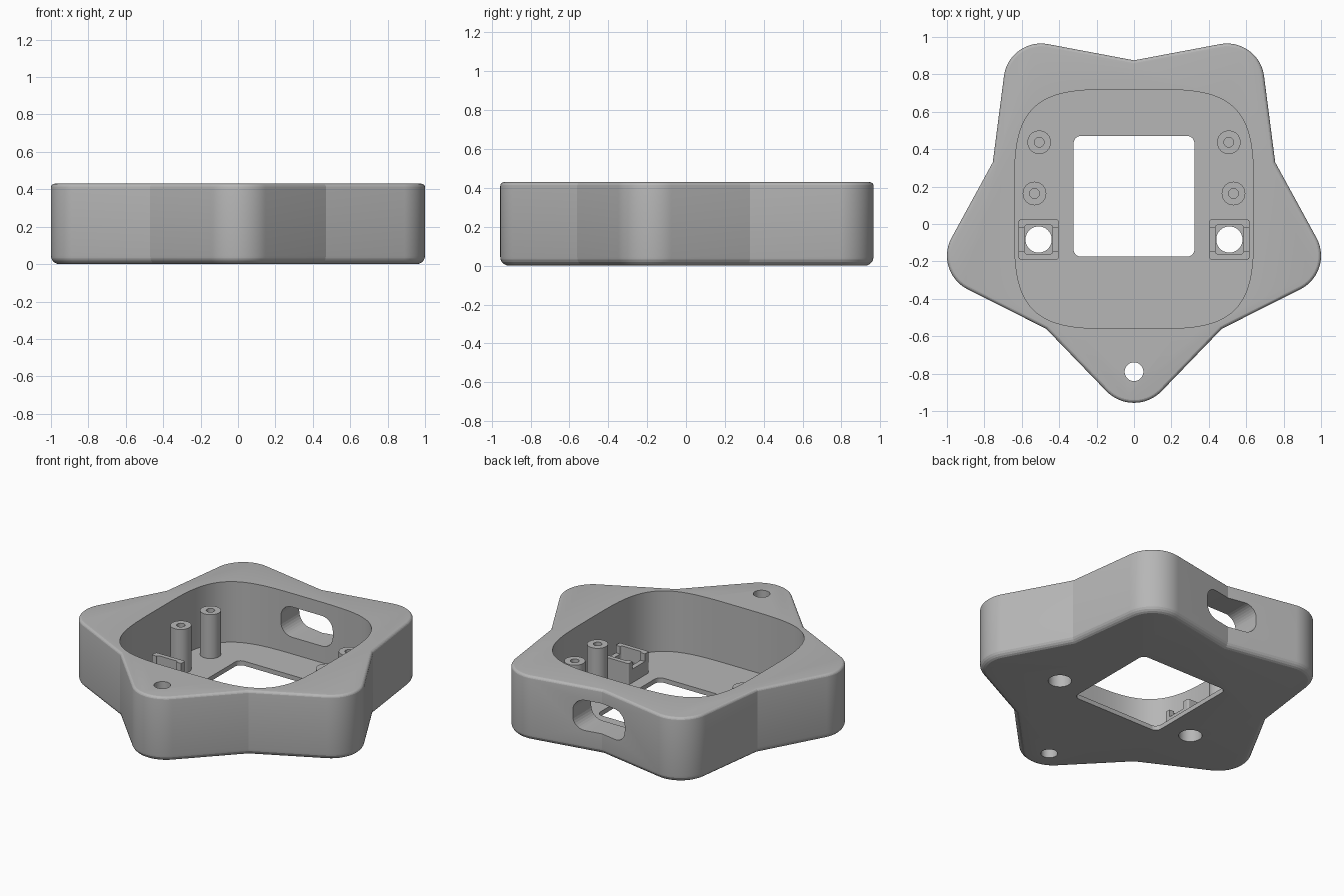
import bpy, math
from mathutils import Vector

if "Cube" in bpy.data.objects:
    bpy.data.objects.remove(bpy.data.objects["Cube"], do_unlink=True)

HEIGHT, FLOOR = 0.43, 0.03

grey = bpy.data.materials.new("plain grey")
grey.use_nodes = True
grey.diffuse_color = (0.47, 0.47, 0.47, 1)
grey.node_tree.nodes["Principled BSDF"].inputs["Base Color"].default_value = grey.diffuse_color


# ---- outlines (counter-clockwise lists of 2D points) ----
def circle(cx, cy, r, n=48):
    return [(cx + r * math.cos(2 * math.pi * i / n), cy + r * math.sin(2 * math.pi * i / n))
            for i in range(n)]


def rounded_rect(cx, cy, hx, hy, r, n=8):
    pts = []
    for q, (sx, sy) in enumerate([(1, 1), (-1, 1), (-1, -1), (1, -1)]):
        for i in range(n + 1):
            a = math.pi / 2 * (q + i / n)
            pts.append((cx + sx * (hx - r) + r * math.cos(a), cy + sy * (hy - r) + r * math.sin(a)))
    return pts


def superellipse(cx, cy, h, power, n=160):
    def bend(v):
        return math.copysign(abs(v) ** (2 / power), v)
    return [(cx + h * bend(math.cos(2 * math.pi * i / n)), cy + h * bend(math.sin(2 * math.pi * i / n)))
            for i in range(n)]


def tangent_angle(point, centre, r, side):
    d = Vector(point) - Vector(centre)
    return math.atan2(d.y, d.x) + side * math.acos(r / d.length)


def star(inset, n=24):
    # rounded tips joined by straight tangents to the notches between them
    tips = [(0, -0.75, 0.206), (0.8, -0.17, 0.2), (0.497, 0.765, 0.2),
            (-0.497, 0.765, 0.2), (-0.8, -0.17, 0.2)]
    notches = [(0.47, -0.56), (0.755, 0.33), (0, 0.875), (-0.755, 0.33), (-0.47, -0.56)]
    notches = [Vector(p) - Vector(p).normalized() * inset for p in notches]
    pts = []
    for i, (cx, cy, r) in enumerate(tips):
        r -= inset
        a = tangent_angle(notches[i - 1], (cx, cy), r, 1)
        b = tangent_angle(notches[i], (cx, cy), r, -1)
        b = a + (b - a) % (2 * math.pi)
        for k in range(n + 1):
            t = a + (b - a) * k / n
            pts.append((cx + r * math.cos(t), cy + r * math.sin(t)))
        pts.append(tuple(notches[i]))
    return pts


# ---- solids ----
def loft(name, layers):
    """Solid through equal-length outlines, given as (outline, z)."""
    n = len(layers[0][0])
    verts = [(x, y, z) for outline, z in layers for x, y in outline]
    faces = [tuple(reversed(range(n))), tuple(range(len(verts) - n, len(verts)))]
    for k in range(len(layers) - 1):
        for i in range(n):
            j = (i + 1) % n
            faces.append((k * n + i, k * n + j, (k + 1) * n + j, (k + 1) * n + i))
    mesh = bpy.data.meshes.new(name)
    mesh.from_pydata(verts, [], faces)
    mesh.materials.append(grey)
    obj = bpy.data.objects.new(name, mesh)
    bpy.context.collection.objects.link(obj)
    return obj


def prism(name, outline, z0, z1):
    return loft(name, [(outline, z0), (outline, z1)])


def activate(obj):
    bpy.ops.object.select_all(action='DESELECT')
    obj.select_set(True)
    bpy.context.view_layer.objects.active = obj


def cut(obj, cutter):
    cutter.hide_render = True
    mod = obj.modifiers.new("cut", 'BOOLEAN')
    mod.operation, mod.solver, mod.object = 'DIFFERENCE', 'EXACT', cutter
    activate(obj)
    bpy.ops.object.modifier_apply(modifier=mod.name)
    bpy.data.objects.remove(cutter, do_unlink=True)


def finish(obj):
    activate(obj)
    bpy.ops.object.shade_smooth_by_angle(angle=math.radians(10))


# ---- star-shaped case with rounded bottom and top edges ----
layers = []
STEPS, LOW, HIGH = 5, 0.045, 0.02
for i in range(STEPS + 1):
    a = math.pi / 2 * i / STEPS
    layers.append((star(LOW * (1 - math.sin(a))), LOW * (1 - math.cos(a))))
for i in range(STEPS + 1):
    a = math.pi / 2 * i / STEPS
    layers.append((star(HIGH * (1 - math.cos(a))), HEIGHT - HIGH * (1 - math.sin(a))))
case = loft("star_case", layers)

cut(case, prism("cavity_cutter", superellipse(0, 0.08, 0.64, 4), FLOOR, 1))
cut(case, prism("window_cutter", rounded_rect(0, 0.148, 0.323, 0.323, 0.04), -1, 1))
cut(case, prism("strap_hole_cutter", circle(0, -0.79, 0.05), -1, 1))
for side in (-1, 1):
    cut(case, prism("sensor_hole_cutter", circle(side * 0.51, -0.083, 0.07), -1, 0.2))

# cable slot through the back wall
slot = prism("slot_cutter", rounded_rect(0, 0, 0.19, 0.1, 0.08), 0, 0.6)
slot.rotation_euler = (math.pi / 2, 0, 0)
slot.location = (0, 1.15, 0.24)
bpy.context.view_layer.update()
cut(case, slot)
finish(case)

# ---- hollow screw posts and sensor sockets on both sides ----
for side, label in ((1, "left"), (-1, "right")):
    for px, py, place in ((0.507, 0.437, "back"), (0.532, 0.163, "front")):
        post = prism(f"{label}_{place}_post", circle(side * px, py, 0.063), FLOOR - 0.005, 0.32)
        cut(post, prism("bore_cutter", circle(side * px, py, 0.026, 32), FLOOR + 0.01, 1))
        finish(post)

    cx, cy = side * 0.51, -0.083
    socket = prism(f"{label}_sensor_socket", rounded_rect(cx, cy, 0.107, 0.107, 0.012, 4),
                   FLOOR - 0.005, 0.17)
    cut(socket, prism("pocket_cutter", rounded_rect(cx, cy, 0.075, 0.078, 0.015, 4), 0.08, 1))
    cut(socket, prism("notch_cutter", rounded_rect(cx, cy, 0.2, 0.065, 0.002, 1), 0.12, 1))
    cut(socket, prism("hole_cutter", circle(cx, cy, 0.07), -1, 1))
    finish(socket)
